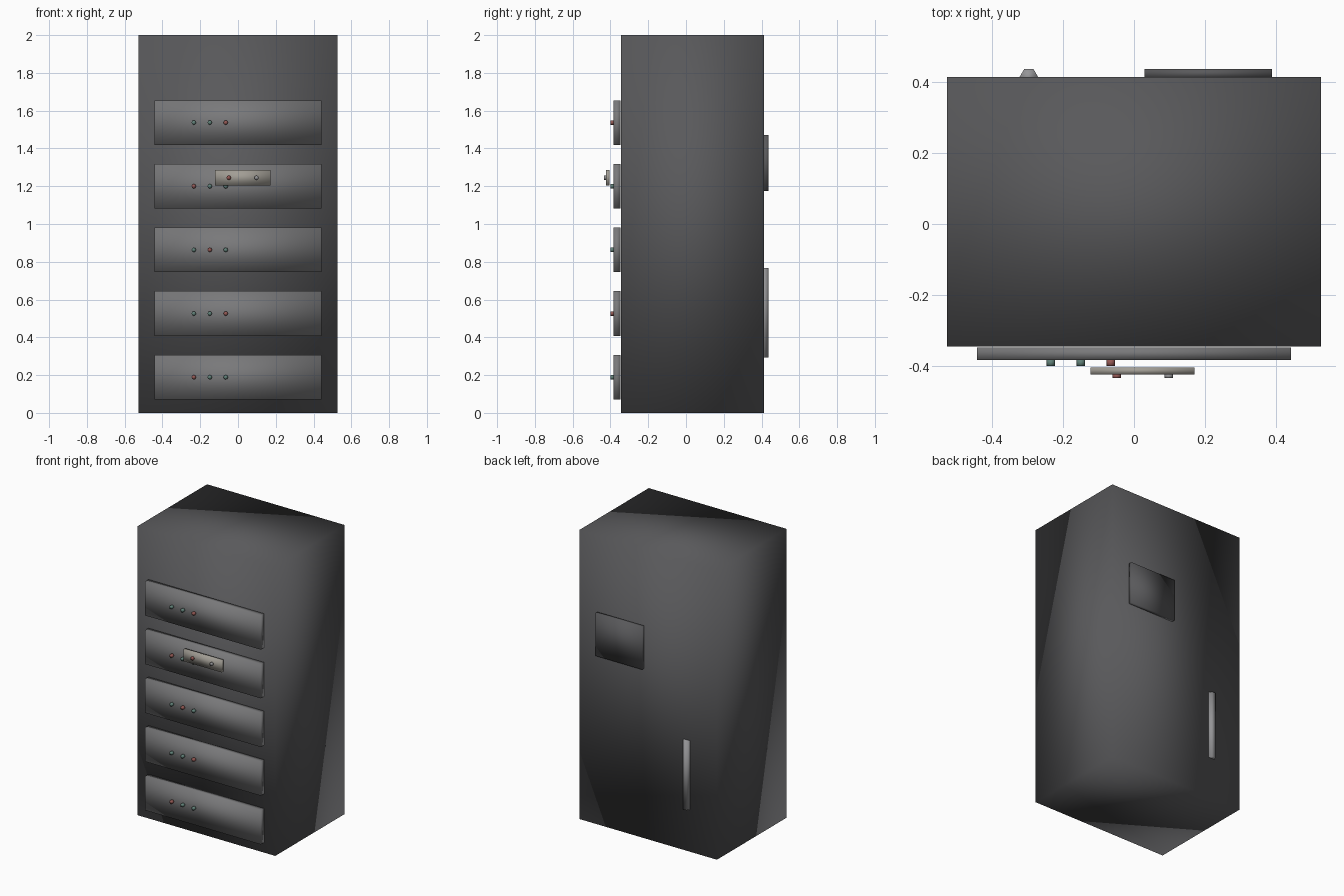
import bpy, math

if "Cube" in bpy.data.objects:
    bpy.data.objects.remove(bpy.data.objects["Cube"])

def material(name, rgb):
    m = bpy.data.materials.new(name)
    m.diffuse_color = (*rgb, 1)
    m.use_nodes = True
    m.node_tree.nodes["Principled BSDF"].inputs["Base Color"].default_value = m.diffuse_color
    return m

DARK = material("dark_metal", (0.10, 0.10, 0.105))
PANEL = material("panel_metal", (0.19, 0.19, 0.195))
BEIGE = material("beige", (0.36, 0.34, 0.30))
STEEL = material("steel", (0.30, 0.30, 0.31))
RED = material("red", (0.30, 0.10, 0.09))
GREEN = material("green", (0.12, 0.22, 0.19))

def finish(name, mat):
    o = bpy.context.object
    o.name = name
    bpy.ops.object.transform_apply(location=False, rotation=True, scale=True)
    o.data.materials.append(mat)
    bpy.ops.object.shade_smooth()
    return o

def box(name, lo, hi, mat):
    bpy.ops.mesh.primitive_cube_add(size=1, location=[(a + b) / 2 for a, b in zip(lo, hi)])
    bpy.context.object.scale = [b - a for a, b in zip(lo, hi)]
    return finish(name, mat)

def light(name, x, z, y0, y1, mat):
    bpy.ops.mesh.primitive_cylinder_add(vertices=8, radius=0.012, depth=y1 - y0,
                                        location=(x, (y0 + y1) / 2, z),
                                        rotation=(math.pi / 2, 0, 0))
    return finish(name, mat)

# Cabinet body
box("cabinet", (-0.527, -0.345, 0), (0.527, 0.414, 2), DARK)

# Front panels, each with three indicator lights (bottom to top)
rows = [(RED, GREEN, GREEN), (GREEN, GREEN, RED), (GREEN, RED, GREEN),
        (RED, GREEN, GREEN), (GREEN, GREEN, RED)]
for i, colours in enumerate(rows):
    z = 0.189 + i * 0.337
    box(f"front_panel_{i+1}", (-0.442, -0.383, z - 0.118), (0.442, -0.347, z + 0.118), PANEL)
    for j, mat in enumerate(colours):
        light(f"indicator_{i+1}_{j+1}", -0.234 + j * 0.0845, z, -0.4, -0.381, mat)

# Small control box in front of the fourth panel
box("control_box", (-0.122, -0.423, 1.204), (0.171, -0.404, 1.286), BEIGE)
light("control_light_1", -0.049, 1.245, -0.434, -0.422, RED)
light("control_light_2", 0.098, 1.245, -0.434, -0.422, STEEL)

# Back plate
box("back_plate", (0.03, 0.41, 1.175), (0.388, 0.437, 1.47), DARK)

# Hexagonal back handle, half sunk in the cabinet
bpy.ops.mesh.primitive_cylinder_add(vertices=6, radius=0.026, depth=0.476,
                                    location=(-0.296, 0.414, 0.53),
                                    rotation=(0, 0, math.pi / 6))
finish("back_handle", STEEL)
